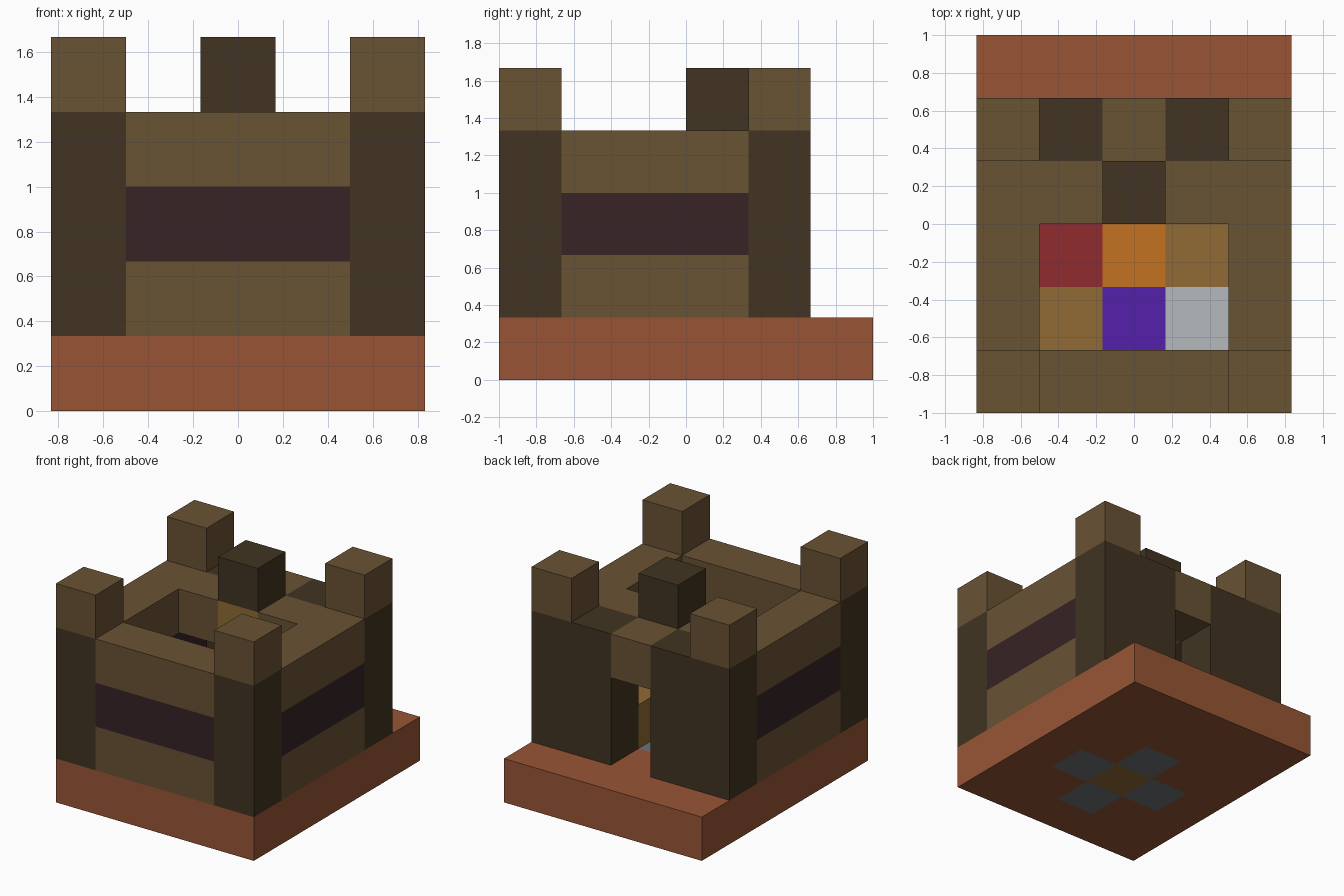
import bpy
import bmesh
from mathutils import Matrix, Vector

cube = bpy.data.objects.get("Cube")
if cube:
    bpy.data.objects.remove(cube, do_unlink=True)

U = 1 / 3  # edge of one building block


def material(name, hex_code):
    srgb = [int(hex_code[i:i + 2], 16) / 255 for i in (0, 2, 4)]
    rgba = [c / 12.92 if c < 0.04045 else ((c + 0.055) / 1.055) ** 2.4 for c in srgb] + [1]
    mat = bpy.data.materials.new(name)
    mat.use_nodes = True
    mat.diffuse_color = rgba
    bsdf = mat.node_tree.nodes["Principled BSDF"]
    bsdf.inputs["Base Color"].default_value = rgba
    bsdf.inputs["Roughness"].default_value = 0.9
    return mat


CLAY = material("clay", "985535")
PLANK = material("brown_plank", "695234")
TIMBER = material("dark_timber", "413421")
GLASS = material("dark_plum", "372325")
WOOD = material("tan_wood", "906B35")
STONE = material("grey_stone", "717378")
RED = material("red", "912B2E")
ORANGE = material("orange", "C27220")
PURPLE = material("purple", "5520AA")
SILVER = material("light_grey", "B5BABE")


def finish(name, bm, *mats):
    mesh = bpy.data.meshes.new(name)
    bm.to_mesh(mesh)
    bm.free()
    for mat in mats:
        mesh.materials.append(mat)
    obj = bpy.data.objects.new(name, mesh)
    bpy.context.collection.objects.link(obj)
    return obj


def block(name, mat, corner, size=(1, 1, 1)):
    """Box placed by its lowest corner, in block units from the front corner of the base."""
    size = Vector(size)
    centre = (Vector(corner) + size / 2 - Vector((2.5, 3, 0))) * U
    bm = bmesh.new()
    bmesh.ops.create_cube(bm, size=1, matrix=Matrix.Translation(centre) @ Matrix.Diagonal((*(size * U), 1)))
    return finish(name, bm, mat)


# Base slab with a stone cross around a wooden hearth tile
bm = bmesh.new()
bmesh.ops.create_grid(bm, x_segments=5, y_segments=6, size=1,
                      matrix=Matrix.Diagonal((2.5 * U, 3 * U, 1, 1)))
top = bmesh.ops.extrude_face_region(bm, geom=bm.faces[:])["geom"]
bmesh.ops.translate(bm, vec=(0, 0, U), verts=[v for v in top if isinstance(v, bmesh.types.BMVert)])
bmesh.ops.recalc_face_normals(bm, faces=bm.faces[:])
for face in bm.faces:
    c = face.calc_center_median()
    if abs(face.normal.z) > 0.5:
        steps = round(abs(c.x) / U) + round(abs(c.y + U / 2) / U)
        face.material_index = {0: 2, 1: 1}.get(steps, 0)
finish("base", bm, CLAY, STONE, WOOD)

# Corner posts with their battlements
for side, x in (("right", 0), ("left", 4)):
    for end, y in (("front", 0), ("back", 4)):
        block(f"{end}_{side}_post", TIMBER, (x, y, 1), (1, 1, 3))
        block(f"{end}_{side}_battlement", PLANK, (x, y, 4))

# Front and side walls: plank courses with a dark band between
for z, part, mat in ((1, "lower_wall", PLANK), (2, "band", GLASS), (3, "upper_wall", PLANK)):
    block(f"front_{part}", mat, (1, 0, z), (3, 1, 1))
    for side, x in (("right", 0), ("left", 4)):
        block(f"{side}_{part}", mat, (x, 1, z), (1, 3, 1))

# Back wall with doorway
for side, x in (("right", 1), ("left", 3)):
    block(f"{side}_door_post", TIMBER, (x, 4, 1), (1, 1, 3))
    block(f"{side}_roof_block", PLANK, (x, 3, 3))
block("door_lintel", PLANK, (2, 4, 3))

# Roof beam: wood below, plank plate on the roof, dark chimney above
block("roof_beam", WOOD, (2, 3, 3))
block("chimney", TIMBER, (2, 3, 4))

# Furnishings inside the room
block("bench", WOOD, (3, 2, 1), (1, 2, 1))
block("corner_table", WOOD, (1, 1, 1))
block("bed", RED, (1, 2, 1))
block("fire", ORANGE, (2, 2, 1))
block("altar", PURPLE, (2, 1, 1))
block("anvil", SILVER, (3, 1, 1))
